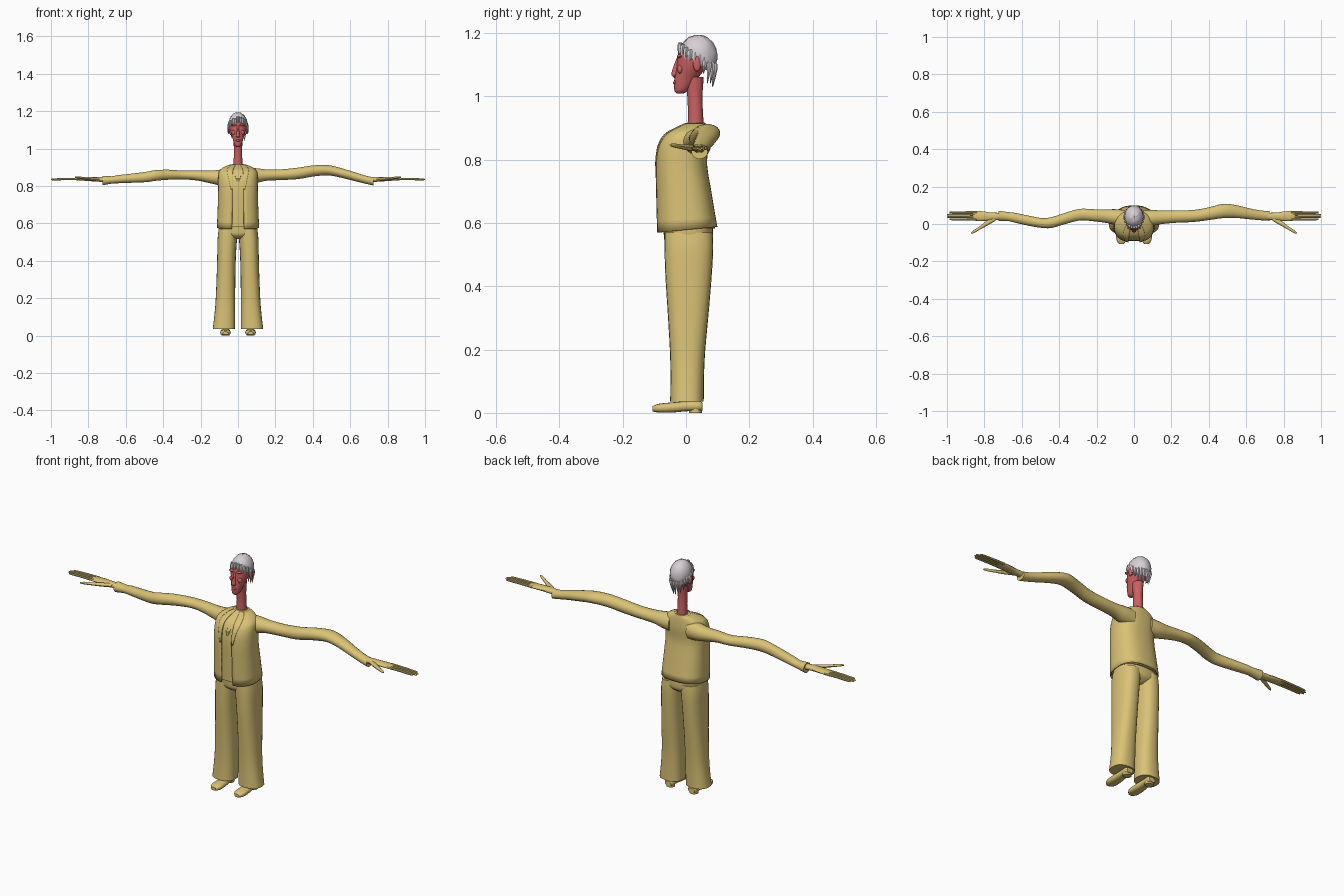
import bpy, bmesh, math, random
from mathutils import Vector

random.seed(4)


def material(name, rgb):
    m = bpy.data.materials.new(name)
    m.diffuse_color = (*rgb, 1)
    return m


CLOTH = material("mustard cloth", (0.70, 0.54, 0.18))
SKIN = material("red skin", (0.60, 0.12, 0.12))
HAIR = material("pale grey hair", (0.68, 0.62, 0.66))


def finish(bm, name, mat, angle=40):
    bmesh.ops.recalc_face_normals(bm, faces=bm.faces[:])
    mesh = bpy.data.meshes.new(name)
    bm.to_mesh(mesh)
    bm.free()
    mesh.materials.append(mat)
    ob = bpy.data.objects.new(name, mesh)
    bpy.context.collection.objects.link(ob)
    bpy.ops.object.select_all(action='DESELECT')
    ob.select_set(True)
    bpy.context.view_layer.objects.active = ob
    bpy.ops.object.shade_smooth_by_angle(angle=math.radians(angle))
    return ob


def smooth_rings(rings, steps):
    """Catmull-Rom interpolation between cross-sections."""
    out = []
    for i in range(len(rings) - 1):
        p0, p1 = rings[max(i - 1, 0)], rings[i]
        p2, p3 = rings[i + 1], rings[min(i + 2, len(rings) - 1)]
        for s in range(steps):
            t = s / steps
            out.append([0.5 * (2 * b + (c - a) * t + (2 * a - 5 * b + 4 * c - d) * t * t
                               + (3 * b - a - 3 * c + d) * t ** 3)
                        for a, b, c, d in zip(p0, p1, p2, p3)])
    out.append(list(rings[-1]))
    return out


def loft(name, rings, mat, axis='z', n=20, power=2.0, steps=3, side=1, arc=None):
    """Rings are (x, y, z, radius_a, radius_b) across the axis; arc(f) gives an
    open angle range in degrees at fraction f along the loft."""
    u, v = {'z': ((1, 0, 0), (0, 1, 0)), 'x': ((0, 1, 0), (0, 0, 1)),
            'y': ((1, 0, 0), (0, 0, 1))}[axis]
    u, v = Vector(u), Vector(v)
    bm = bmesh.new()
    rows = []
    rings = smooth_rings(rings, steps)
    for k, (x, y, z, a, b) in enumerate(rings):
        lo, hi = arc(k / (len(rings) - 1)) if arc else (0, 360)
        row = []
        for i in range(n + 1 if arc else n):
            t = math.radians(lo + (hi - lo) * i / n)
            c, s = math.cos(t), math.sin(t)
            c = math.copysign(abs(c) ** (2 / power), c)
            s = math.copysign(abs(s) ** (2 / power), s)
            p = Vector((x, y, z)) + u * (a * c) + v * (b * s)
            row.append(bm.verts.new((p.x * side, p.y, p.z)))
        rows.append(row)
    for r0, r1 in zip(rows, rows[1:]):
        for i in range(n):
            j = i + 1 if arc else (i + 1) % n
            bm.faces.new((r0[i], r0[j], r1[j], r1[i]))
    if not arc:
        bm.faces.new(rows[0])
        bm.faces.new(rows[-1])
    return finish(bm, name, mat)


def ball(name, loc, radii, mat, seg=12):
    bm = bmesh.new()
    bmesh.ops.create_uvsphere(bm, u_segments=seg, v_segments=seg // 2 + 2, radius=1)
    for w in bm.verts:
        w.co = Vector([c * r + o for c, r, o in zip(w.co, radii, loc)])
    return finish(bm, name, mat)


# Jacket shell open at the front, with the shirt showing inside it
torso = [(0, .003, .582, .113, .096), (0, -.008, .70, .108, .088),
         (0, -.015, .78, .106, .082), (0, -.010, .84, .106, .080),
         (0, .000, .88, .100, .068), (0, .018, .903, .072, .047),
         (0, .030, .915, .040, .032)]
jacket = loft("jacket", torso, CLOTH, n=36, power=2.5, arc=lambda f: (-78, 258))
# Hem dips toward the front and rises at the back
for w in jacket.data.vertices:
    if w.co.z < .66:
        w.co.z += (w.co.y * .1 - .004) * (.66 - w.co.z) / .08
solid = jacket.modifiers.new("cloth thickness", 'SOLIDIFY')
solid.thickness = .006
solid.offset = -1
loft("shirt", [(x, y, z, a * .93, b * .93) for x, y, z, a, b in torso], CLOTH, n=28, power=2.5)

# Lapels narrowing down the front edges, and collar flaps around the neck
for side, word in ((1, "left"), (-1, "right")):
    lapel = loft(word + "_lapel", [(x, y, z, a * 1.03, b * 1.03) for x, y, z, a, b in torso[2:]],
                 CLOTH, n=4, power=2.5, side=side, arc=lambda f: (-79, -75 + 28 * f))
    m = lapel.modifiers.new("cloth thickness", 'SOLIDIFY')
    m.thickness = .004
    loft(word + "_collar_flap", [(.004, -.086, .82, .002, .004), (.010, -.078, .85, .006, .006),
                                 (.016, -.045, .885, .009, .008), (.024, .0, .912, .009, .008)],
         CLOTH, n=8, side=side)
loft("collar", [(0, .030, .89, .040, .036), (0, .031, .905, .032, .031),
                (0, .032, .917, .029, .028)], CLOTH)

# Trousers
loft("hips", [(0, .008, .515, .035, .045), (0, .008, .535, .085, .072), (0, .008, .56, .104, .078),
              (0, .005, .61, .103, .078)], CLOTH, n=28, power=2.4)
leg = [(.075, .003, .036, .060, .053), (.070, .004, .12, .055, .053), (.067, .005, .20, .052, .056),
       (.064, .007, .32, .050, .065), (.061, .008, .43, .050, .073), (.057, .009, .52, .052, .077),
       (.053, .008, .57, .050, .076)]
shoe = [(.067, .052, .020, .018, .012), (.067, .040, .022, .024, .016), (.067, 0, .021, .024, .016),
        (.067, -.045, .017, .028, .016), (.067, -.085, .015, .027, .014), (.067, -.106, .013, .013, .008)]
for side, word in ((1, "left"), (-1, "right")):
    loft(word + "_trouser_leg", leg, CLOTH, n=24, power=2.4, side=side)
    loft(word + "_shoe", shoe, CLOTH, axis='y', n=16, power=2.6, side=side)
    loft(word + "_shoe_heel", [(.067, .03, 0, .021, .02), (.067, .03, .018, .022, .021)],
         CLOTH, n=16, steps=1, side=side)

# Sleeves, each with its own bend
left = [(.05, .03, .852, .045, .045), (.10, .033, .855, .042, .040), (.15, .036, .858, .036, .031),
        (.23, .040, .860, .033, .029), (.32, .043, .867, .032, .031), (.40, .055, .880, .034, .030),
        (.48, .070, .884, .038, .028), (.55, .066, .870, .034, .026), (.62, .054, .851, .029, .024),
        (.68, .046, .834, .026, .022), (.725, .043, .824, .026, .022)]
right = [(.05, .03, .845, .045, .048), (.10, .037, .845, .042, .042), (.15, .042, .848, .036, .034),
         (.22, .047, .856, .032, .027), (.29, .050, .858, .031, .024), (.37, .029, .860, .030, .027),
         (.44, .008, .856, .029, .029), (.49, .005, .848, .026, .028), (.56, .017, .842, .027, .025),
         (.64, .034, .836, .026, .022), (.675, .040, .832, .024, .020), (.725, .043, .829, .028, .026)]
loft("left_sleeve", left, CLOTH, axis='x', n=18)
loft("right_sleeve", right, CLOTH, axis='x', n=18, side=-1)

# Hands with four long fingers and a forward thumb
for side, word in ((1, "left"), (-1, "right")):
    loft(word + "_palm", [(.70, .042, .834, .018, .014), (.76, .040, .836, .021, .013),
                          (.81, .042, .837, .026, .010), (.86, .043, .836, .025, .007)],
         CLOTH, axis='x', n=14, side=side)
    for i in range(4):
        y = .025 + i * .0125
        tip = (.985, .998, .998, .985)[i]
        loft(f"{word}_finger_{i + 1}", [(.84, y, .837, .0062, .007), (.91, y, .837, .0056, .006),
                                        (tip - .01, y, .835, .005, .005), (tip + .002, y, .834, .002, .002)],
             CLOTH, axis='x', n=8, side=side)
    loft(word + "_thumb", [(.74, .030, .836, .012, .009), (.78, .008, .838, .014, .009),
                           (.82, -.018, .841, .010, .007), (.855, -.040, .845, .008, .006),
                           (.872, -.049, .846, .003, .003)],
         CLOTH, axis='x', n=10, side=side)

# Neck and head
loft("neck", [(0, .031, .88, .026, .027), (0, .030, .94, .023, .024), (0, .028, 1.0, .022, .024),
              (0, .026, 1.06, .026, .030)], SKIN)
loft("head", [(0, -.018, 1.008, .008, .010), (0, -.016, 1.016, .017, .020), (0, -.008, 1.035, .024, .030),
              (0, .002, 1.06, .031, .038), (0, .014, 1.085, .040, .045), (0, .022, 1.11, .046, .050),
              (0, .028, 1.135, .047, .053), (0, .035, 1.16, .040, .046)], SKIN, n=24)
loft("nose", [(0, -.033, 1.058, .005, .004), (0, -.036, 1.065, .012, .009),
              (0, -.036, 1.075, .010, .010), (0, -.030, 1.10, .006, .008),
              (0, -.022, 1.125, .006, .006)], SKIN, n=10)
ball("lips", (0, -.033, 1.043), (.014, .008, .006), SKIN)
for side, word in ((1, "left"), (-1, "right")):
    ball(word + "_brow", (side * .020, -.021, 1.126), (.017, .008, .006), SKIN)
    ball(word + "_cheek", (side * .022, -.018, 1.085), (.013, .010, .014), SKIN)
    ball(word + "_ear", (side * .050, .035, 1.103), (.007, .013, .025), SKIN)

# Hair cap trimmed along a slanted hairline, with a rough surface
bm = bmesh.new()
bmesh.ops.create_uvsphere(bm, u_segments=28, v_segments=18, radius=1)
for w in bm.verts:
    k = 1 + random.uniform(-.02, .03)
    w.co = Vector((w.co.x * .051 * k, .038 + w.co.y * .061 * k, 1.127 + w.co.z * .066 * k))
geom = bm.verts[:] + bm.edges[:] + bm.faces[:]
cut = bmesh.ops.bisect_plane(bm, geom=geom, plane_co=(0, -.02, 1.150), plane_no=(0, .62, .78),
                             clear_inner=True)
bmesh.ops.holes_fill(bm, edges=[e for e in cut['geom_cut'] if isinstance(e, bmesh.types.BMEdge)])
finish(bm, "hair", HAIR, 60)

# Tapered locks along the fringe, temples and nape
for i in range(22):
    t = 2 * math.pi * i / 22
    x, y = math.sin(t), -math.cos(t)
    z = 1.145 - .030 * (y + 1) + random.uniform(-.004, .004)
    drop = .022 + .012 * (y + 1) + random.uniform(0, .010)
    if abs(x) > .8:
        drop *= .6
    loft(f"hair_lock_{i + 1}", [(x * .046, .036 + y * .054, z + .022, .007, .007),
                                (x * .049, .036 + y * .057, z, .008, .008),
                                (x * .044, .034 + y * .051, z - drop, .001, .001)],
         HAIR, n=6, steps=2)
